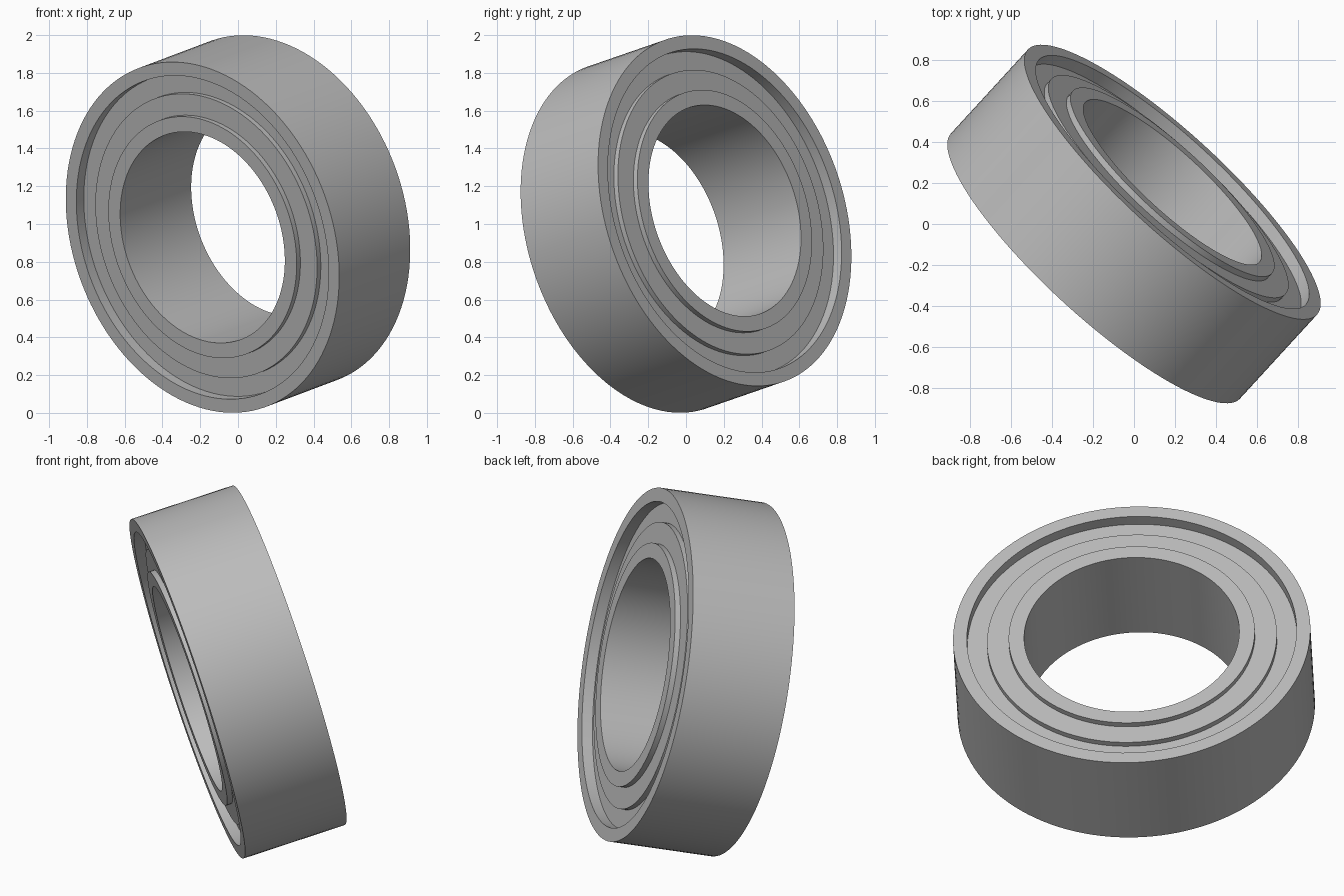
import bpy, bmesh, math
from mathutils import Vector, Matrix

cube = bpy.data.objects.get("Cube")
if cube:
    bpy.data.objects.remove(cube, do_unlink=True)

RADIUS, BORE, HALF = 0.958, 0.577, 0.287      # outer radius, bore radius, half width
LIP, STEP, HUB = 0.884, 0.777, 0.66           # outer lip, shield step, inner ring edge
SHIELD, FLOOR, BACK = 0.03, 0.06, 0.1         # depths below the end face
SEGMENTS = 128

steel = bpy.data.materials.new("steel_grey")
steel.use_nodes = True
grey = (0.5, 0.5, 0.5, 1)
steel.diffuse_color = grey
steel.node_tree.nodes["Principled BSDF"].inputs["Base Color"].default_value = grey

# The bearing axis is tilted
axis = Vector((0.655, 0.714, 0.247)).normalized()
tilt = Matrix.Translation((0, 0, 1)) @ axis.to_track_quat('Z', 'Y').to_matrix().to_4x4()


def ring(name, profile):
    """Revolve a closed (radius, height) profile around the bearing axis."""
    bm = bmesh.new()
    verts = [bm.verts.new((r, 0, h)) for r, h in profile]
    edges = [bm.edges.new((v, verts[i - 1])) for i, v in enumerate(verts)]
    bmesh.ops.spin(bm, geom=verts + edges, cent=(0, 0, 0), axis=(0, 0, 1),
                   angle=math.tau, steps=SEGMENTS, use_merge=True)
    bmesh.ops.remove_doubles(bm, verts=bm.verts, dist=0.0001)
    bmesh.ops.recalc_face_normals(bm, faces=bm.faces)
    mesh = bpy.data.meshes.new(name)
    bm.to_mesh(mesh)
    bm.free()
    mesh.materials.append(steel)
    obj = bpy.data.objects.new(name, mesh)
    bpy.context.collection.objects.link(obj)
    obj.matrix_world = tilt
    return obj


def band(inner, outer):
    return [(inner, -HALF), (outer, -HALF), (outer, HALF), (inner, HALF)]


# Races
parts = [ring("outer_ring", band(LIP, RADIUS)), ring("inner_ring", band(BORE, HUB))]

# Stepped shields closing both ends
for name, side in (("front_shield", -1), ("back_shield", 1)):
    profile = [(HUB, BACK), (LIP, BACK), (LIP, FLOOR), (STEP, FLOOR),
               (STEP, SHIELD), (HUB, SHIELD)]
    parts.append(ring(name, [(r, side * (HALF - d)) for r, d in profile]))

# Smooth round walls with crisp rims
bpy.ops.object.select_all(action='DESELECT')
for obj in parts:
    obj.select_set(True)
bpy.context.view_layer.objects.active = parts[0]
bpy.ops.object.shade_smooth_by_angle(angle=math.radians(30))
